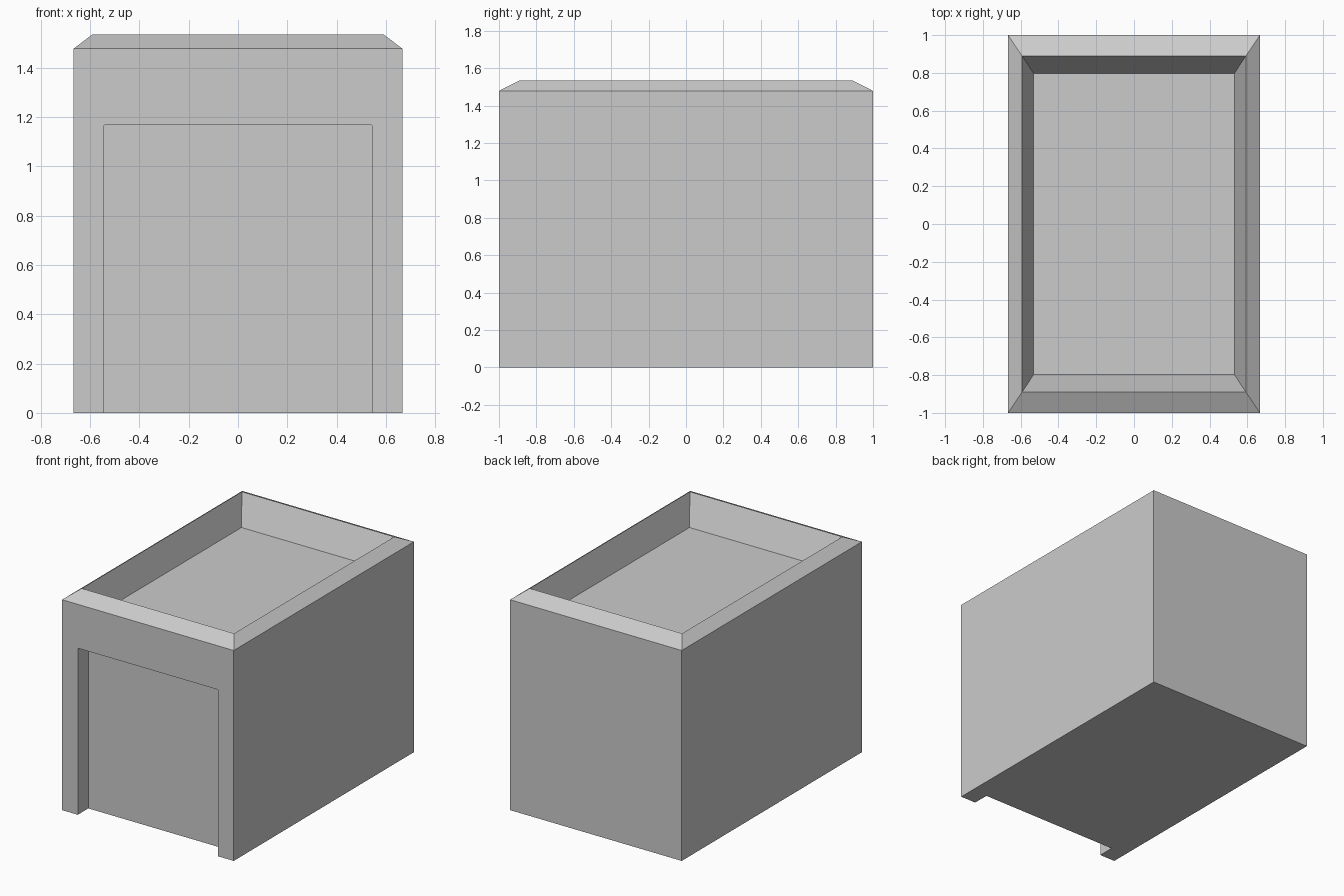
import bpy
import bmesh

if "Cube" in bpy.data.objects:
    bpy.data.objects.remove(bpy.data.objects["Cube"], do_unlink=True)

grey = bpy.data.materials.new("plain_grey")
grey.use_nodes = True
grey.diffuse_color = (0.6, 0.6, 0.6, 1)
grey.node_tree.nodes["Principled BSDF"].inputs["Base Color"].default_value = (0.6, 0.6, 0.6, 1)


def make_object(name, bm):
    bmesh.ops.recalc_face_normals(bm, faces=bm.faces)
    mesh = bpy.data.meshes.new(name)
    bm.to_mesh(mesh)
    bm.free()
    mesh.materials.append(grey)
    obj = bpy.data.objects.new(name, mesh)
    bpy.context.collection.objects.link(obj)
    return obj


def stack_rings(bm, rings):
    """Join rectangles (half width, half depth, height) and cap both ends."""
    loops = [[bm.verts.new((sx * x, sy * y, z))
              for sx, sy in ((-1, -1), (1, -1), (1, 1), (-1, 1))]
             for x, y, z in rings]
    for low, high in zip(loops, loops[1:]):
        for i in range(4):
            j = (i + 1) % 4
            bm.faces.new((low[i], low[j], high[j], high[i]))
    bm.faces.new(loops[0])
    bm.faces.new(loops[-1])


# Building: straight walls, sloped parapet, sunken roof
bm = bmesh.new()
stack_rings(bm, [
    (0.667, 1.0, 0.0),
    (0.667, 1.0, 1.478),
    (0.592, 0.889, 1.535),
    (0.531, 0.797, 1.335),
])
building = make_object("building_shell", bm)

# Doorway cutter with slightly eased top corners
half, top, ease = 0.545, 1.17, 0.006
side = [(half, -0.2), (half, top - ease), (half - ease, top)]
outline = side + [(-x, z) for x, z in reversed(side)]
bm = bmesh.new()
face = bm.faces.new([bm.verts.new((x, -1.2, z)) for x, z in outline])
extruded = bmesh.ops.extrude_face_region(bm, geom=[face])
moved = [v for v in extruded["geom"] if isinstance(v, bmesh.types.BMVert)]
bmesh.ops.translate(bm, verts=moved, vec=(0, 0.317, 0))
cutter = make_object("doorway_cutter", bm)
cutter.hide_render = True

# Cut the shallow doorway into the front wall
cut = building.modifiers.new("doorway", "BOOLEAN")
cut.operation = "DIFFERENCE"
cut.solver = "EXACT"
cut.object = cutter
bpy.context.view_layer.objects.active = building
building.select_set(True)
bpy.ops.object.modifier_apply(modifier=cut.name)
bpy.data.objects.remove(cutter, do_unlink=True)
